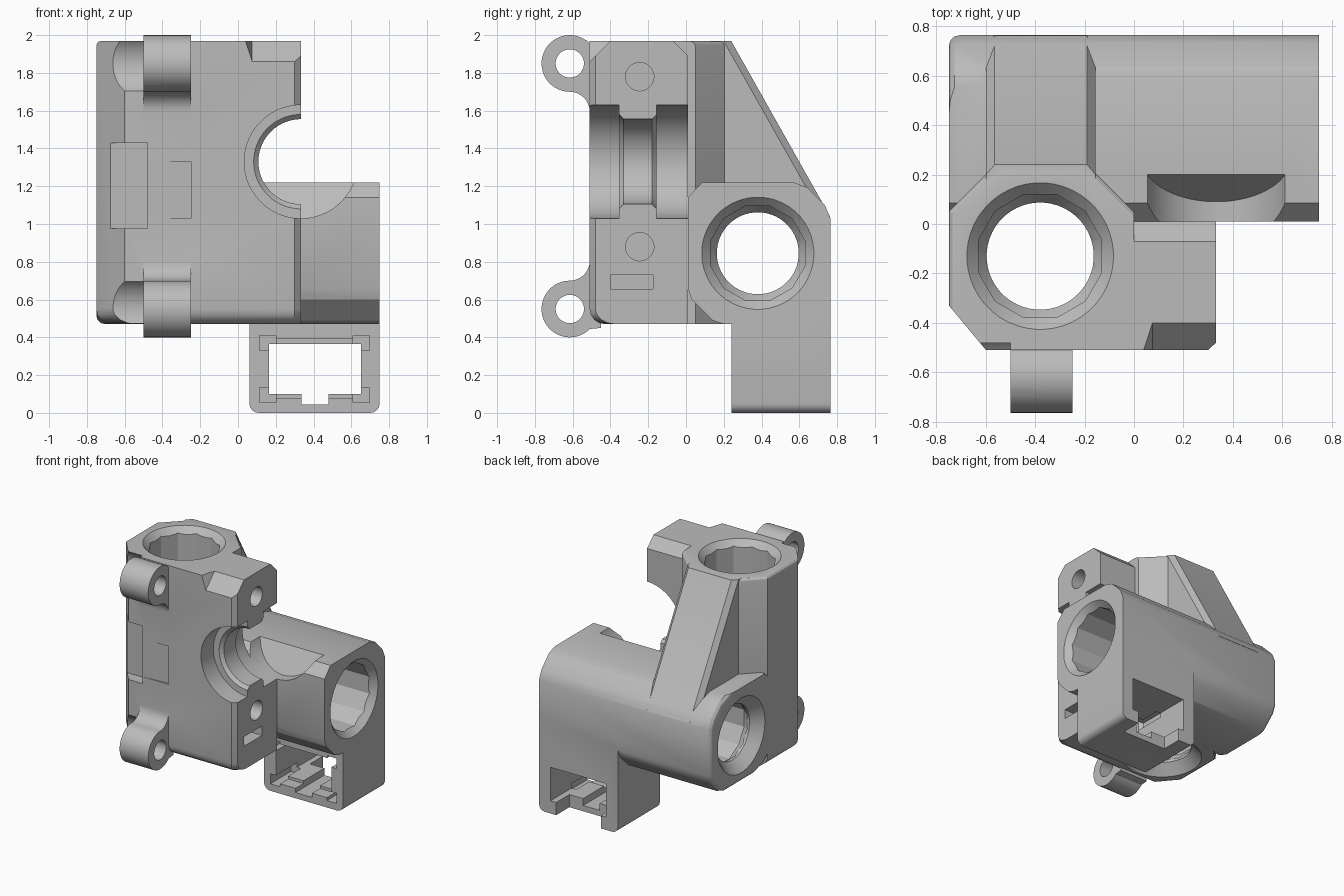
import bpy, bmesh, math
from mathutils import Vector

old = bpy.data.objects.get("Cube")
if old:
    bpy.data.objects.remove(old, do_unlink=True)

grey = bpy.data.materials.new("plain_grey")
grey.use_nodes = True
grey.diffuse_color = (0.5, 0.5, 0.5, 1)
grey.node_tree.nodes["Principled BSDF"].inputs["Base Color"].default_value = (0.5, 0.5, 0.5, 1)


def place(axis, t, u, v):
    """Point at t along the axis, (u, v) in the two remaining axes."""
    return Vector({"x": (t, u, v), "y": (u, t, v), "z": (u, v, t)}[axis])


def loft(name, axis, rings):
    """Closed solid through rings given as (t, 2D points)."""
    bm = bmesh.new()
    loops = [[bm.verts.new(place(axis, t, u, v)) for u, v in pts] for t, pts in rings]
    for a, b in zip(loops, loops[1:]):
        for i in range(len(a)):
            j = (i + 1) % len(a)
            bm.faces.new((a[i], a[j], b[j], b[i]))
    bm.faces.new(loops[0])
    bm.faces.new(loops[-1])
    bmesh.ops.recalc_face_normals(bm, faces=bm.faces)
    mesh = bpy.data.meshes.new(name)
    bm.to_mesh(mesh)
    bm.free()
    mesh.materials.append(grey)
    ob = bpy.data.objects.new(name, mesh)
    bpy.context.scene.collection.objects.link(ob)
    return ob


def prism(name, axis, pts, a, b):
    return loft(name, axis, [(a, pts), (b, pts)])


def box(name, x, y, z):
    return prism(name, "z", [(x[0], y[0]), (x[1], y[0]), (x[1], y[1]), (x[0], y[1])], *z)


def arc(c, r, a, b, n):
    """n + 1 points on an arc, angles in degrees."""
    angles = [math.radians(a + (b - a) * i / n) for i in range(n + 1)]
    return [(c[0] + r * math.cos(t), c[1] + r * math.sin(t)) for t in angles]


def lathe(name, axis, c, profile, n=48):
    """Turned solid; profile is (position, radius) along the axis."""
    start = 180 / n
    return loft(name, axis, [(t, arc(c, r, start, start + 360, n)[:-1]) for t, r in profile])


def round_edges(ob, rule, width, segments):
    bm = bmesh.new()
    bm.from_mesh(ob.data)
    edges = [e for e in bm.edges if rule(e.verts[0].co, e.verts[1].co)]
    bmesh.ops.bevel(bm, geom=edges, offset=width, segments=segments, profile=0.5,
                    affect="EDGES", clamp_overlap=True)
    bm.to_mesh(ob.data)
    bm.free()


def combine(target, parts, operation):
    bpy.context.view_layer.objects.active = target
    for part in parts:
        mod = target.modifiers.new(part.name, "BOOLEAN")
        mod.operation, mod.solver, mod.object = operation, "EXACT", part
        bpy.ops.object.modifier_apply(modifier=mod.name)
        bpy.data.objects.remove(part, do_unlink=True)


LOW, MID, HIGH = 0.47, 1.22, 1.97      # main heights
ROD = (-0.38, -0.13)                   # upright bore, x y
TUBE = (0.38, 0.845)                   # sideways bore, y z
BEARING = (0.333, 1.33)                # bearing seat, x z

# Upright block with octagonal column
body = prism("corner_bracket", "z", [
    (-0.75, -0.33), (-0.6, -0.51), (0.3, -0.51), (0.333, -0.48), (0.333, 0.01),
    (0, 0.01), (0, 0.05), (-0.19, 0.24), (-0.56, 0.24), (-0.75, 0.05)], LOW, HIGH)
round_edges(body, lambda a, b: max(a.z, b.z) < 0.5 and
            (max(a.y, b.y) < -0.3 or max(a.x, b.x) < -0.7), 0.08, 4)
round_edges(body, lambda a, b: min(a.z, b.z) > 1.9 and
            (max(a.x, b.x) < -0.7 or (a.y + b.y > 0.2 and a.x != b.x)), 0.05, 3)

# Sideways tube housing
housing = prism("tube_housing", "x", [
    (0.085, MID), (0.01, 1.14), (0.01, 0.66), (0.03, 0.6), (0.14, 0.49), (0.2, LOW),
    (0.57, LOW), (0.63, 0.49), (0.735, 0.59), (0.765, 0.66),
    (0.765, 1.03), (0.735, 1.1), (0.64, 1.195), (0.57, MID)], -0.75, 0.75)
round_edges(housing, lambda a, b: max(a.x, b.x) < -0.74 and min(a.y, b.y) > 0.1, 0.045, 3)

# Sloping rib behind the column
rib = prism("sloping_rib", "x", [
    (0.05, HIGH - 0.002), (0.24, HIGH - 0.002), (0.763, 1.04), (0.6, 0.98), (0.05, 0.98)],
    -0.6, -0.155)
round_edges(rib, lambda a, b: a.x == b.x and min(a.y, b.y) > 0.2 and
            abs(a.z - b.z) > 0.5, 0.035, 1)

# Socket box under the tube
socket = box("socket_box", (0.06, 0.75), (0.24, 0.765), (0, 0.75))
round_edges(socket, lambda a, b: max(a.z, b.z) < 0.01 and a.x == b.x, 0.05, 4)

# Hinge ears, mirrored top to bottom
ear_shape = (arc((-0.615, 1.85), 0.15, 45, 270, 28)
             + arc((-0.615, 1.595), 0.105, 90, 0, 8)[1:]
             + [(-0.45, 1.595), (-0.45, 1.95)])
flipped = [(y, 2.4 - z) for y, z in ear_shape]
ears = [prism("hinge_ear", "x", shape, -0.5, -0.25) for shape in (ear_shape, flipped)]

combine(body, [housing, rib, socket] + ears, "UNION")

# Faceted bores with smooth mouths
cuts = [
    lathe("upright_bore", "z", ROD, [(0.56, 0.215), (0.62, 0.258), (2.1, 0.258)], 12),
    lathe("upright_top_mouth", "z", ROD, [(1.91, 0.24), (HIGH, 0.297), (2.1, 0.297)]),
    lathe("upright_low_mouth", "z", ROD, [(0.4, 0.295), (LOW, 0.295), (0.55, 0.217), (0.66, 0.217)]),
    lathe("side_bore", "x", TUBE, [(-0.66, 0.215), (-0.6, 0.258), (0.9, 0.258)], 12),
    lathe("side_left_mouth", "x", TUBE, [(0.69, 0.24), (0.75, 0.297), (0.9, 0.297)]),
    lathe("side_right_mouth", "x", TUBE, [(-0.9, 0.295), (-0.75, 0.295), (-0.67, 0.217), (-0.56, 0.217)]),
]

# Stepped bearing seat with a slanted inner end
seat = lathe("bearing_seat", "y", BEARING, [
    (-0.6, 0.3), (-0.355, 0.3), (-0.354, 0.25), (-0.33, 0.225),
    (-0.18, 0.225), (-0.156, 0.25), (-0.155, 0.3), (0.2, 0.3)], 64)
for v in seat.data.vertices:
    if v.co.y > 0.1:
        v.co.y = 0.09 + 0.58 * (v.co.z - 1.03)
cuts.append(seat)

# Clamp chamfers, screw holes and tie slot
cuts += [
    loft("front_chamfer", "x", [
        (0.01, [(-0.6, 1.97), (-0.4, 1.97), (-0.4, 2.1), (-0.6, 2.1)]),
        (0.075, [(-0.6, 1.77), (-0.4, 1.97), (-0.4, 2.1), (-0.6, 2.1)]),
        (0.4, [(-0.6, 1.77), (-0.4, 1.97), (-0.4, 2.1), (-0.6, 2.1)])]),
    prism("back_chamfer", "x", [(-0.07, HIGH), (0.012, 1.89), (0.012, 2.1), (-0.07, 2.1)], 0.001, 0.4),
    box("tie_slot", (0, 0.4), (-0.4, -0.175), (0.655, 0.73)),
]
for z in (1.78, 0.88):
    cuts.append(lathe("screw_hole", "x", (-0.245, z), [(0.06, 0.075), (0.4, 0.075)], 32))

# Hinge pin holes, head clearance and latch recess
for z in (1.85, 0.55):
    cuts.append(lathe("hinge_pin_hole", "x", (-0.615, z), [(-0.53, 0.075), (-0.22, 0.075)], 32))
    cuts.append(lathe("head_clearance", "x", (-0.615, z), [(-0.8, 0.18), (-0.5, 0.18)]))
cuts += [
    box("latch_recess", (-0.8, -0.48), (-0.6, -0.42), (0.975, 1.43)),
    prism("latch_ramp", "z", [(-0.48, -0.53), (-0.25, -0.53), (-0.25, -0.495), (-0.48, -0.51)], 1.03, 1.33),
]

# Socket opening, key notch, corner grooves and rear relief
cuts += [
    box("socket_opening", (0.165, 0.65), (0.1, 0.9), (0.1, 0.365)),
    box("key_notch", (0.335, 0.48), (0.1, 0.9), (0.045, 0.2)),
    box("upper_step", (0.19, 0.62), (0.1, 0.34), (0.3, 0.392)),
    box("lower_step", (0.19, 0.62), (0.1, 0.34), (0.078, 0.2)),
    box("rear_relief", (0.21, 0.6), (0.6, 0.9), (-0.1, 0.2)),
]
for x in (0.115, 0.61):
    for z in (0.055, 0.33):
        cuts.append(box("corner_groove", (x, x + 0.085), (0.1, 0.5), (z, z + 0.08)))

combine(body, cuts, "DIFFERENCE")

# Smooth curved walls, crisp corners
bpy.ops.object.select_all(action="DESELECT")
body.select_set(True)
bpy.context.view_layer.objects.active = body
bpy.ops.object.shade_smooth_by_angle(angle=math.radians(25))
